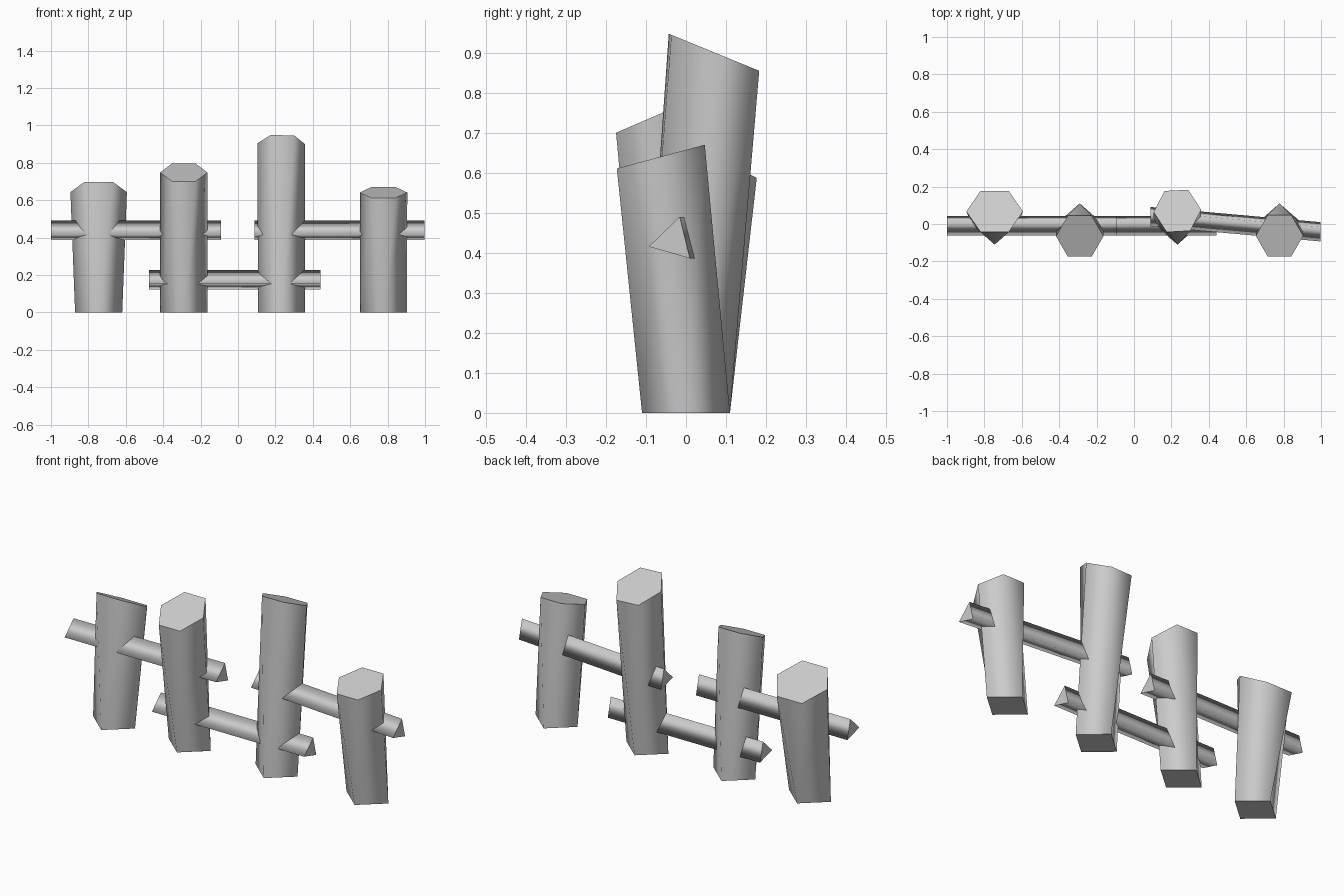
import bpy, bmesh, math

cube = bpy.data.objects.get("Cube")
if cube:
    bpy.data.objects.remove(cube, do_unlink=True)

GREY = (0.6, 0.6, 0.6, 1.0)
mat = bpy.data.materials.new("weathered_grey")
mat.use_nodes = True
mat.diffuse_color = GREY
mat.node_tree.nodes["Principled BSDF"].inputs["Base Color"].default_value = GREY


def finish(name, bm, caps):
    """Smooth sides, flat caps with sharp rims."""
    bmesh.ops.recalc_face_normals(bm, faces=bm.faces[:])
    for f in bm.faces:
        f.smooth = f not in caps
    for cap in caps:
        for e in cap.edges:
            e.smooth = False
    mesh = bpy.data.meshes.new(name)
    bm.to_mesh(mesh)
    bm.free()
    mesh.materials.append(mat)
    obj = bpy.data.objects.new(name, mesh)
    bpy.context.collection.objects.link(obj)


def ring(bm, sides, rx, ry, place, turn=0.0):
    """Polygon of vertices whose positions come from place(x, y)."""
    verts = []
    for i in range(sides):
        a = 2 * math.pi * i / sides + turn
        verts.append(bm.verts.new(place(rx * math.cos(a), ry * math.sin(a))))
    return verts


def post(name, x, lean, height, slope, radius=0.127, turn=0.0):
    """Leaning post: diamond foot blending into a slanted hexagonal top."""
    bm = bmesh.new()
    foot = ring(bm, 4, 0.126, 0.11, lambda u, v: (x + u, v, 0))
    top = ring(bm, 6, radius, 0.127,
               lambda u, v: (x + u, lean + v, height + slope * v), turn)
    right, back, left, front = foot
    t = top
    for face in ((right, back, t[1], t[0]), (back, t[2], t[1]),
                 (back, left, t[3], t[2]), (left, front, t[4], t[3]),
                 (front, t[5], t[4]), (front, right, t[0], t[5])):
        bm.faces.new(face)
    caps = [bm.faces.new(foot), bm.faces.new(top)]
    finish(name, bm, caps)


def rail(name, x0, x1, y0, y1, z):
    """Triangular rail between two ends."""
    bm = bmesh.new()
    turn = math.radians(-46)
    ends = [ring(bm, 3, 0.062, 0.062, lambda u, v, x=x, y=y: (x, y + u, z + v), turn)
            for x, y in ((x0, y0), (x1, y1))]
    a, b = ends
    for i in range(3):
        j = (i + 1) % 3
        bm.faces.new((a[i], a[j], b[j], b[i]))
    caps = [bm.faces.new(a), bm.faces.new(b)]
    finish(name, bm, caps)


# Posts, leaning alternately back and forward
post("post_outer_right", -0.745, 0.067, 0.643, -0.50, radius=0.151)
post("post_inner_right", -0.29, -0.065, 0.748, 0.43)
post("post_inner_left", 0.232, 0.07, 0.902, -0.41, turn=math.radians(3))
post("post_outer_left", 0.778, -0.063, 0.641, 0.27)

# Rails
rail("upper_right_rail", -1.0, -0.09, 0.0, 0.0, 0.431)
rail("lower_rail", -0.475, 0.44, 0.0, 0.0, 0.168)
rail("upper_left_rail", 0.087, 0.997, 0.048, -0.033, 0.431)
